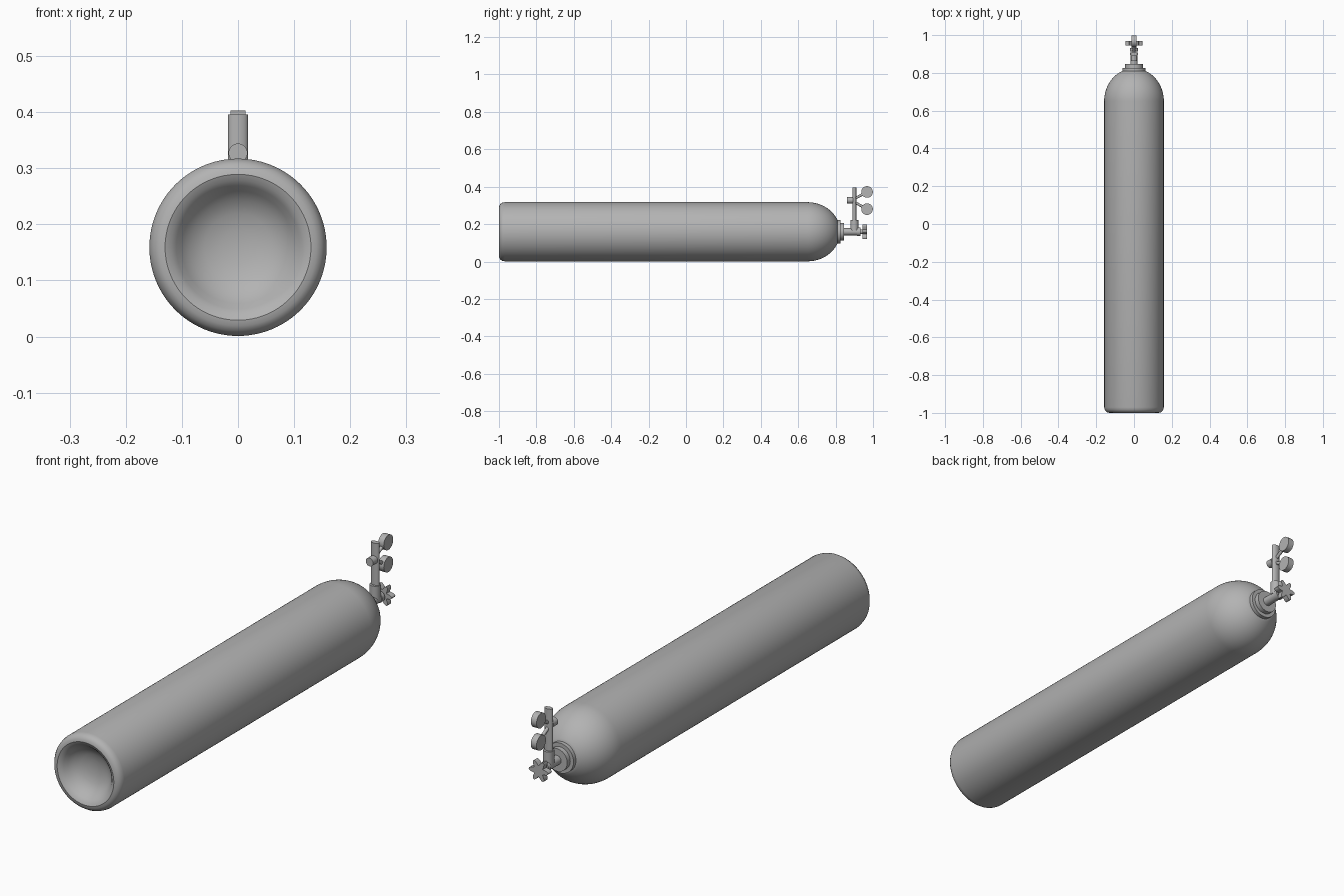
import bpy, bmesh, math
from mathutils import Vector, Matrix

if "Cube" in bpy.data.objects:
    bpy.data.objects.remove(bpy.data.objects["Cube"], do_unlink=True)

# One grey for the whole model
grey = bpy.data.materials.new("metal grey")
grey.use_nodes = True
COLOUR = (0.45, 0.45, 0.45, 1)
grey.diffuse_color = COLOUR
grey.node_tree.nodes["Principled BSDF"].inputs["Base Color"].default_value = COLOUR

AXIS_Z = 0.159
RADIUS = 0.158
TUBE_Y = 0.9


def finish(name, bm, angle=35):
    """Turn a bmesh into a smooth-shaded grey object."""
    bmesh.ops.recalc_face_normals(bm, faces=bm.faces)
    mesh = bpy.data.meshes.new(name)
    bm.to_mesh(mesh)
    bm.free()
    mesh.materials.append(grey)
    obj = bpy.data.objects.new(name, mesh)
    bpy.context.collection.objects.link(obj)
    bpy.ops.object.select_all(action='DESELECT')
    obj.select_set(True)
    bpy.context.view_layer.objects.active = obj
    bpy.ops.object.shade_smooth_by_angle(angle=math.radians(angle))
    return obj


def lathe(name, profile, steps=64):
    """Spin (radius, y) points around the bottle axis."""
    bm = bmesh.new()
    verts = [bm.verts.new((r, y, AXIS_Z)) for r, y in profile]
    edges = [bm.edges.new(pair) for pair in zip(verts, verts[1:])]
    bmesh.ops.spin(bm, geom=verts + edges, cent=(0, 0, AXIS_Z), axis=(0, 1, 0),
                   angle=math.tau, steps=steps)
    bmesh.ops.remove_doubles(bm, verts=bm.verts, dist=0.0001)
    return finish(name, bm)


def rod(name, start, end, radius, sides=32, flatten=1.0):
    """Cylinder between two points, optionally flattened along y."""
    a, b = Vector(start), Vector(end)
    turn = (b - a).to_track_quat('Z', 'Y').to_matrix().to_4x4()
    bm = bmesh.new()
    bmesh.ops.create_cone(bm, cap_ends=True, segments=sides, radius1=radius,
                          radius2=radius, depth=(b - a).length,
                          matrix=Matrix.Translation((a + b) / 2) @ turn)
    for v in bm.verts:
        v.co.y = a.y + (v.co.y - a.y) * flatten if flatten != 1 else v.co.y
    return finish(name, bm)


# Bottle: dished base with rounded rim, straight wall, domed shoulder
base = [(0, -0.935), (0.03, -0.937), (0.06, -0.944), (0.085, -0.957), (0.1, -0.973),
        (0.11, -0.986), (0.119, -0.995), (0.13, -1), (0.14, -0.998), (0.149, -0.992),
        (0.155, -0.983), (RADIUS, -0.97)]
dome = []
for i in range(17):
    t = math.radians(67) * i / 16
    dome.append((RADIUS * math.cos(t), 0.65 + 0.174 * math.sin(t)))
lathe("bottle", base + dome + [(0, dome[-1][1])], 96)

# Stepped neck collar and valve stem
lathe("neck_collar", [(0, 0.795), (0.062, 0.795), (0.062, 0.826), (0.047, 0.826),
                      (0.047, 0.846), (0, 0.846)])
lathe("valve_stem", [(0, 0.84), (0.019, 0.84), (0.019, 0.915), (0.022, 0.915),
                     (0.022, 0.932), (0.012, 0.932), (0.012, 0.95), (0, 0.95)], 32)

# Star handwheel
bm = bmesh.new()
ring = []
COUNT = 72
for i in range(COUNT):
    t = math.tau * i / COUNT
    r = 0.034 + 0.011 * math.cos(6 * t)
    ring.append(bm.verts.new((r * math.cos(t), 0.944, AXIS_Z + r * math.sin(t))))
face = bm.faces.new(ring)
side = bmesh.ops.extrude_face_region(bm, geom=[face])
moved = [g for g in side["geom"] if isinstance(g, bmesh.types.BMVert)]
bmesh.ops.translate(bm, verts=moved, vec=(0, 0.024, 0))
finish("handwheel", bm)

# Regulator: collar on the stem, upright body and front knob
rod("regulator_collar", (0, TUBE_Y, 0.165), (0, TUBE_Y, 0.222), 0.021)
rod("regulator_body", (0, TUBE_Y, 0.21), (0, TUBE_Y, 0.396), 0.018, flatten=0.6)
rod("regulator_knob", (0, 0.862, 0.327), (0, 0.892, 0.327), 0.017)

# Two side-facing gauges on slanted arms
for label, z, root in (("upper", 0.372, 0.335), ("lower", 0.28, 0.318)):
    centre = Vector((0, 0.968, z))
    rod(label + "_gauge", centre - Vector((0.013, 0, 0)),
        centre + Vector((0.013, 0, 0)), 0.031)
    rod(label + "_gauge_arm", (0, TUBE_Y, root), centre, 0.007, 16)
